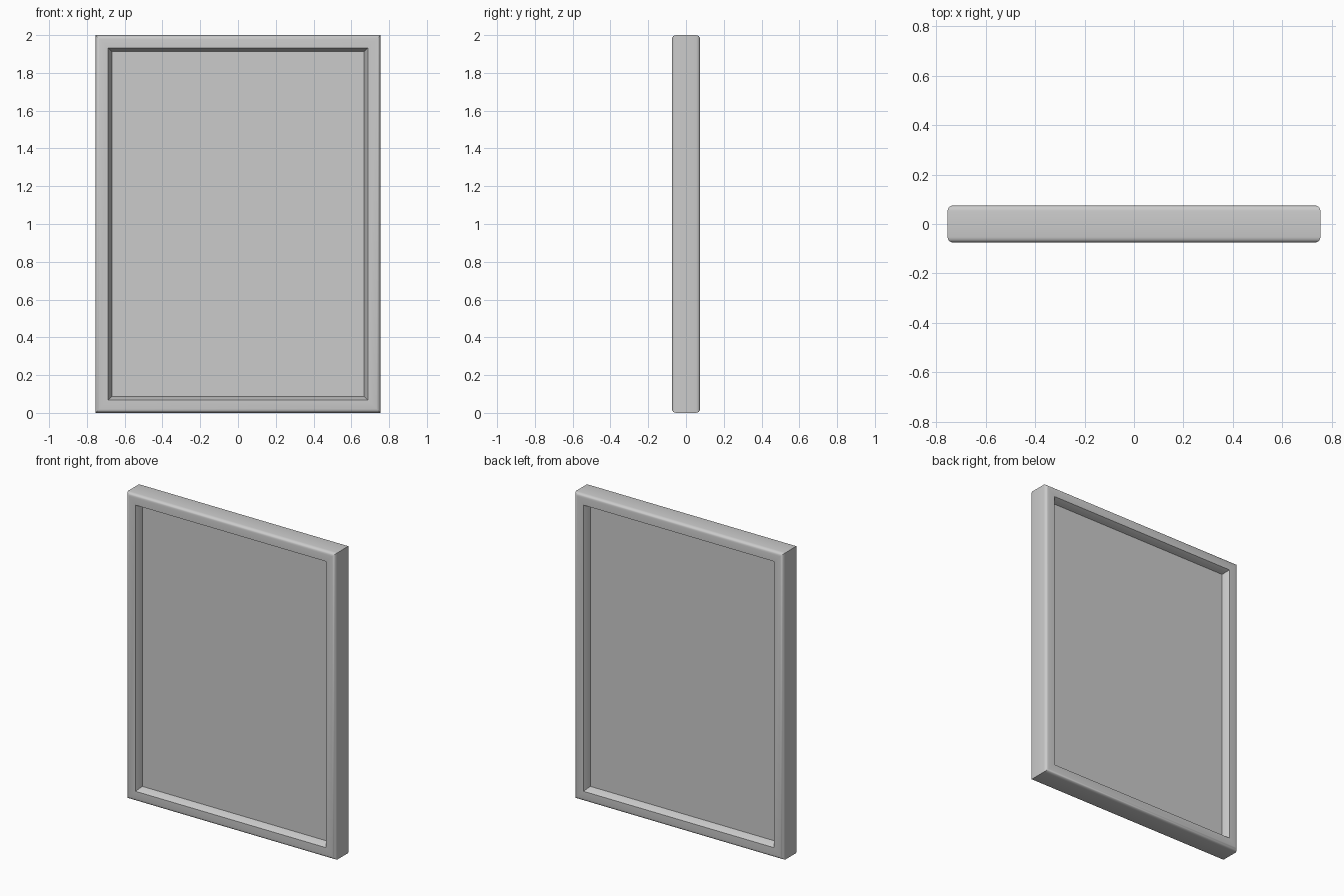
import bpy, bmesh, math

if "Cube" in bpy.data.objects:
    bpy.data.objects.remove(bpy.data.objects["Cube"])

W, H, T = 0.755, 2.0, 0.075      # half width, height, half thickness
R = 0.022                        # outer edge rounding
OPEN, INNER, PANEL = 0.067, 0.088, 0.032   # insets and half panel thickness

# frame cross-section as (inset from outer edge, y): front half, then mirrored
front = [(INNER, -PANEL), (OPEN, -T)]
for i in range(5):
    a = math.radians(90 * i / 4)
    front.append((R - R * math.sin(a), -T + R - R * math.cos(a)))
profile = front + [(d, -y) for d, y in reversed(front)]


def finish(name, bm):
    bmesh.ops.recalc_face_normals(bm, faces=bm.faces)
    mesh = bpy.data.meshes.new(name)
    bm.to_mesh(mesh)
    bm.free()
    obj = bpy.data.objects.new(name, mesh)
    bpy.context.collection.objects.link(obj)
    return obj


# mitred frame: the profile swept around a rectangle
bm = bmesh.new()
rings = []
for d, y in profile:
    x = W - d
    rings.append([bm.verts.new(c) for c in
                  ((-x, y, d), (x, y, d), (x, y, H - d), (-x, y, H - d))])
for k, a in enumerate(rings):
    b = rings[(k + 1) % len(rings)]
    for i in range(4):
        j = (i + 1) % 4
        bm.faces.new((a[i], a[j], b[j], b[i]))
frame = finish("frame", bm)
bpy.context.view_layer.objects.active = frame
frame.select_set(True)
bpy.ops.object.shade_smooth_by_angle(angle=math.radians(35))

# recessed panel filling the opening
bm = bmesh.new()
bmesh.ops.create_cube(bm, size=2)
for v in bm.verts:
    v.co.x *= W - INNER
    v.co.y *= PANEL
    v.co.z = H / 2 + v.co.z * (H / 2 - INNER)
finish("panel", bm)
